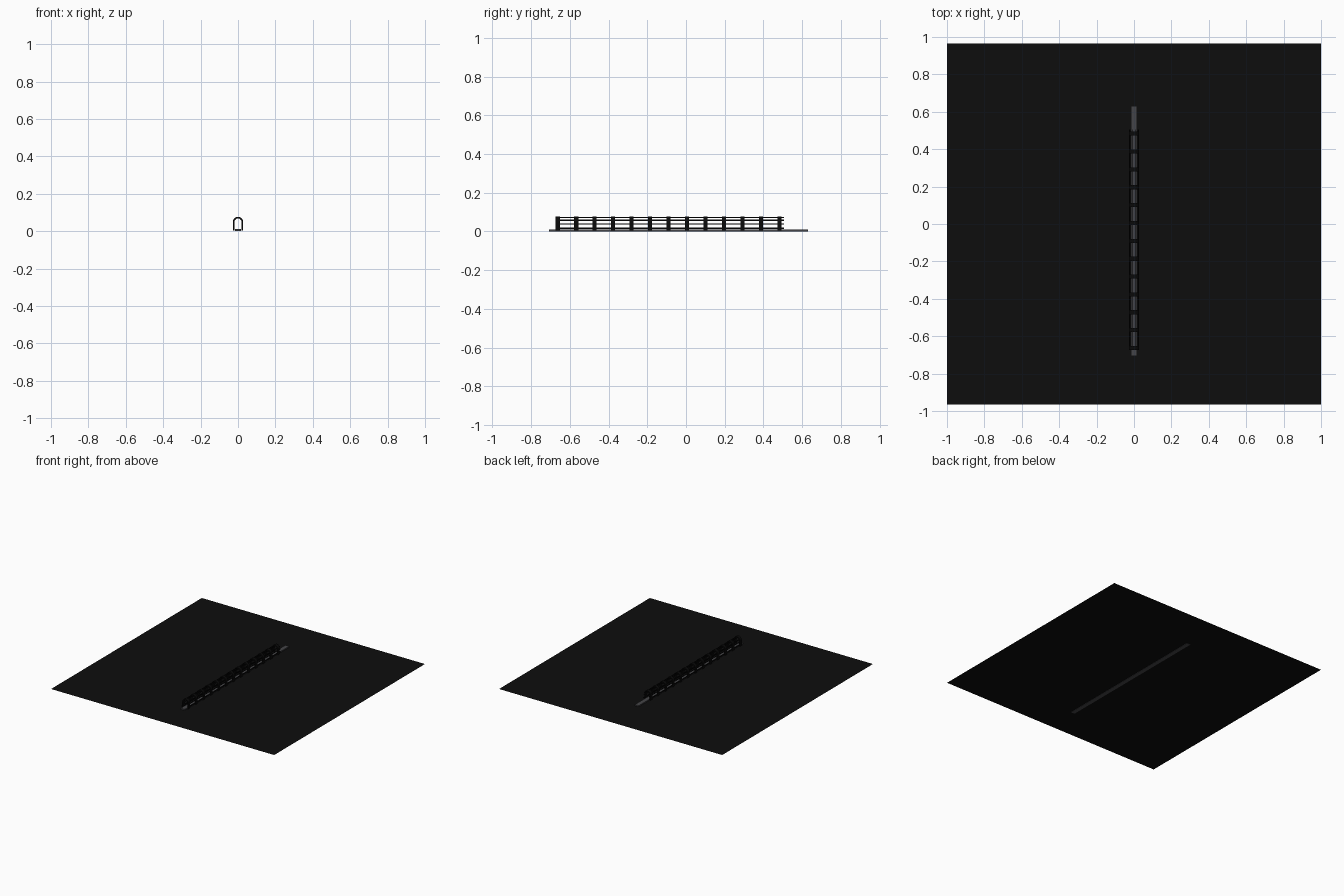
import bpy, bmesh, math

if "Cube" in bpy.data.objects:
    bpy.data.objects.remove(bpy.data.objects["Cube"])


def material(name, value):
    m = bpy.data.materials.new(name)
    m.diffuse_color = (*value, 1)
    m.use_nodes = True
    m.node_tree.nodes["Principled BSDF"].inputs["Base Color"].default_value = m.diffuse_color
    return m


GROUND = material("ground_black", (0.004, 0.004, 0.004))
FRAME = material("frame_black", (0.003, 0.003, 0.003))
FLOOR = material("floor_grey", (0.06, 0.06, 0.065))


def finish(name, bm, mat):
    bmesh.ops.recalc_face_normals(bm, faces=bm.faces)
    me = bpy.data.meshes.new(name)
    bm.to_mesh(me)
    bm.free()
    ob = bpy.data.objects.new(name, me)
    bpy.context.collection.objects.link(ob)
    me.materials.append(mat)
    return ob


def box(name, x, y0, y1, z0, z1, w, mat):
    bm = bmesh.new()
    bmesh.ops.create_cube(bm, size=1)
    for v in bm.verts:
        v.co = (x + v.co.x * w, (y0 + y1) / 2 + v.co.y * (y1 - y0),
                (z0 + z1) / 2 + v.co.z * (z1 - z0))
    return finish(name, bm, mat)


def arch_line(r, n=12, spring=0.049, foot=0.004):
    # straight legs joined by a half circle
    arc = [(r * math.cos(math.pi * i / n), spring + r * math.sin(math.pi * i / n))
           for i in range(n + 1)]
    return [(r, foot)] + arc + [(-r, foot)]


# Flat base sheet
bm = bmesh.new()
bmesh.ops.create_grid(bm, x_segments=1, y_segments=1, size=1)
for v in bm.verts:
    v.co.y *= 0.965
    v.co.z = 0.002
finish("base_sheet", bm, GROUND)

# Long walkway floor
box("walkway", 0, -0.707, 0.63, 0, 0.011, 0.034, FLOOR)

# Thirteen arched ribs
for k in range(13):
    y = -0.663 + k * 0.0955
    bm = bmesh.new()
    rings = []
    for r, yy in ((0.028, y - 0.011), (0.028, y + 0.011),
                  (0.019, y + 0.011), (0.019, y - 0.011)):
        rings.append([bm.verts.new((px, yy, pz)) for px, pz in arch_line(r)])
    for a, b in zip(rings, rings[1:] + rings[:1]):
        for i in range(len(a) - 1):
            bm.faces.new((a[i], a[i + 1], b[i + 1], b[i]))
    for end in (0, -1):
        bm.faces.new([ring[end] for ring in rings])
    finish(f"arch_rib_{k + 1}", bm, FRAME)

# Lengthwise rails linking the ribs
for x, z, t in ((0.0245, 0.017, 0.007), (0.0245, 0.039, 0.005),
                (0.0215, 0.058, 0.006), (0.007, 0.0725, 0.004)):
    for side in (-1, 1):
        box("rail", side * x, -0.67, 0.505, z - t / 2, z + t / 2, t, FRAME)
